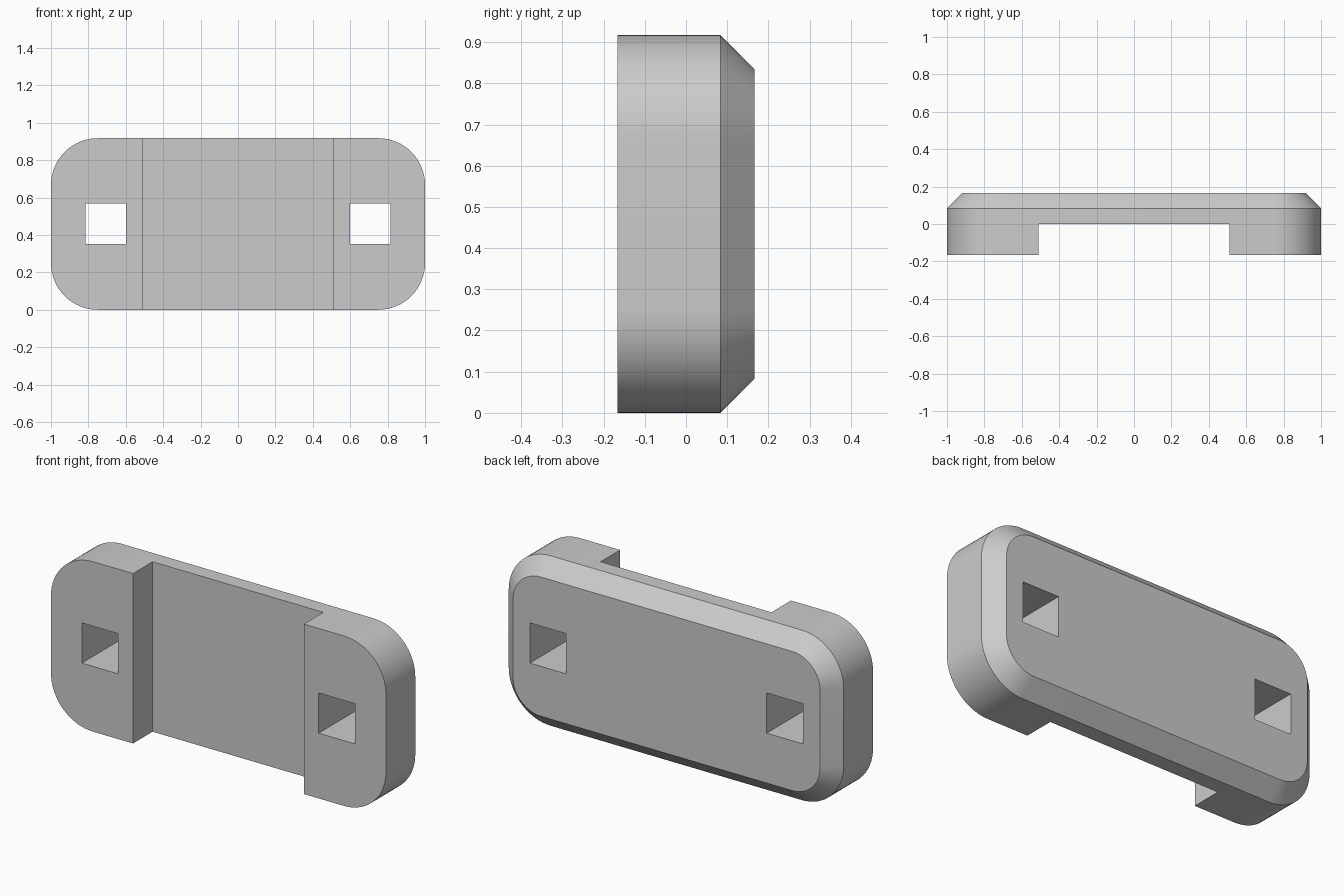
import bpy
import bmesh
import math
from mathutils import Matrix

cube = bpy.data.objects.get("Cube")
if cube:
    bpy.data.objects.remove(cube, do_unlink=True)

WIDTH, HEIGHT, DEPTH = 2.0, 0.917, 0.333
RADIUS, CHAMFER = 0.25, 0.083
FRONT, BACK = -DEPTH / 2, DEPTH / 2
MID_Z = HEIGHT / 2

grey = bpy.data.materials.new("plain grey")
grey.use_nodes = True
colour = (0.6, 0.6, 0.6, 1)
grey.diffuse_color = colour
grey.node_tree.nodes["Principled BSDF"].inputs["Base Color"].default_value = colour


def link_mesh(name, bm):
    bmesh.ops.recalc_face_normals(bm, faces=bm.faces)
    mesh = bpy.data.meshes.new(name)
    bm.to_mesh(mesh)
    bm.free()
    mesh.materials.append(grey)
    obj = bpy.data.objects.new(name, mesh)
    bpy.context.collection.objects.link(obj)
    return obj


def rounded_loop(bm, y, inset, segments=16):
    """Rounded rectangle at depth y, shrunk by inset around fixed corner centres."""
    verts = []
    cx, cz, r = WIDTH / 2 - RADIUS, HEIGHT / 2 - RADIUS, RADIUS - inset
    for quarter, (sx, sz) in enumerate([(1, 1), (-1, 1), (-1, -1), (1, -1)]):
        for i in range(segments + 1):
            a = math.pi / 2 * (quarter + i / segments)
            verts.append(bm.verts.new((sx * cx + r * math.cos(a), y,
                                       MID_Z + sz * cz + r * math.sin(a))))
    return verts


def box(name, size, centre):
    bm = bmesh.new()
    bmesh.ops.create_cube(bm, size=1, matrix=Matrix.Translation(centre)
                          @ Matrix.Diagonal((*size, 1)))
    return link_mesh(name, bm)


# Rounded plate with a chamfered back rim
bm = bmesh.new()
loops = [rounded_loop(bm, FRONT, 0),
         rounded_loop(bm, BACK - CHAMFER, 0),
         rounded_loop(bm, BACK, CHAMFER)]
for a, b in zip(loops, loops[1:]):
    for i in range(len(a)):
        j = (i + 1) % len(a)
        bm.faces.new((a[i], a[j], b[j], b[i]))
bm.faces.new(loops[0])
bm.faces.new(loops[-1])
plate = link_mesh("bracket_plate", bm)

# Front channel and the two square through-holes
cutters = [box("channel_cutter", (1.02, 0.4, 2), (0, -0.2, MID_Z))]
for side, sx in (("left", 1), ("right", -1)):
    cutters.append(box(side + "_hole_cutter", (0.217, 1, 0.217),
                       (sx * 0.707, 0, MID_Z + 0.002)))

bpy.ops.object.select_all(action='DESELECT')
plate.select_set(True)
bpy.context.view_layer.objects.active = plate
for cutter in cutters:
    cutter.hide_render = True
    cut = plate.modifiers.new(cutter.name, 'BOOLEAN')
    cut.operation = 'DIFFERENCE'
    cut.solver = 'EXACT'
    cut.object = cutter
    bpy.ops.object.modifier_apply(modifier=cut.name)
    bpy.data.objects.remove(cutter, do_unlink=True)

# Smooth corners, crisp edges
bpy.ops.object.shade_smooth_by_angle(angle=math.radians(30))
